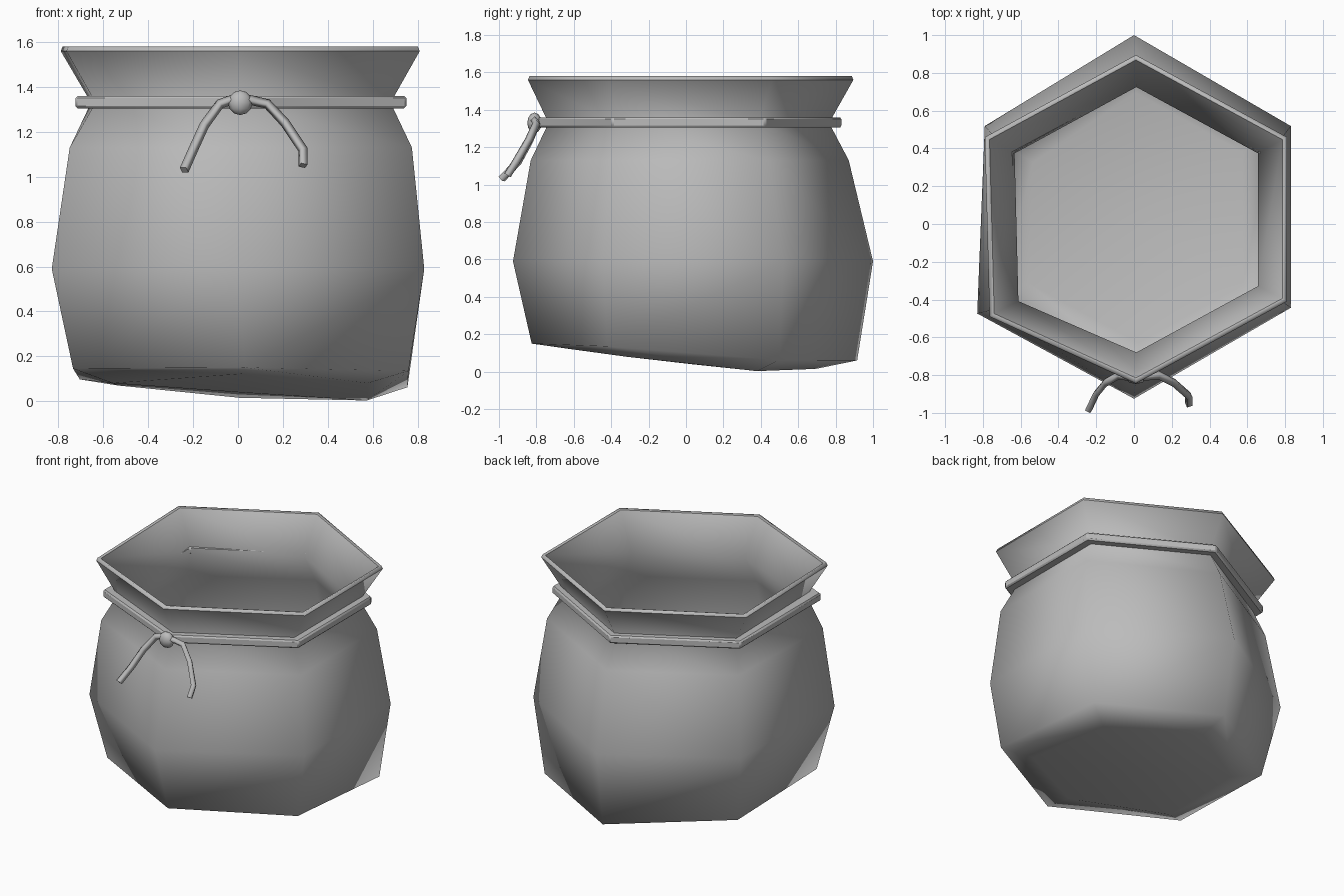
import bpy, bmesh, math
from mathutils import Vector

if "Cube" in bpy.data.objects:
    bpy.data.objects.remove(bpy.data.objects["Cube"], do_unlink=True)

grey = bpy.data.materials.new("cloth_grey")
grey.use_nodes = True
colour = (0.5, 0.5, 0.5, 1)
grey.diffuse_color = colour
grey.node_tree.nodes["Principled BSDF"].inputs["Base Color"].default_value = colour


def add_mesh(name, bm, angle=180):
    bmesh.ops.recalc_face_normals(bm, faces=bm.faces)
    mesh = bpy.data.meshes.new(name)
    bm.to_mesh(mesh)
    bm.free()
    mesh.materials.append(grey)
    obj = bpy.data.objects.new(name, mesh)
    bpy.context.collection.objects.link(obj)
    bpy.ops.object.select_all(action="DESELECT")
    obj.select_set(True)
    bpy.context.view_layer.objects.active = obj
    bpy.ops.object.shade_smooth_by_angle(angle=math.radians(angle), keep_sharp_edges=True)
    return obj


def hexagon(z, left, right, front, back, skew=0, drop=0.08):
    """Six corners; positive skew pulls the back left corner in, negative the
    front left; drop moves the front left corner forward."""
    cx, cy, half = (left + right) / 2, (front + back) / 2, (back - front) / 4
    return [(cx, back, z), (right, cy + half, z), (right, cy - half, z), (cx, front, z),
            (left - min(skew, 0), cy - half - drop, z), (left + max(skew, 0), cy + half, z)]


def bridge(bm, a, b, split=False):
    for i in range(len(a)):
        j = (i + 1) % len(a)
        if split:
            bm.faces.new((a[i], a[j], b[i]))
            bm.faces.new((a[j], b[j], b[i]))
        else:
            bm.faces.new((a[i], a[j], b[j], b[i]))


# Sack: slumped base, outer wall, rolled rim, thin inner wall and floor
base = [(0.01, 0.915, 0.06), (0.755, 0.5, 0.062), (0.76, -0.42, 0.135),
        (0.03, -0.825, 0.15), (-0.735, -0.41, 0.145), (-0.705, 0.43, 0.097)]
sole_heights = (0.015, 0.003, 0.08, 0.122, 0.08, 0.07)
sole = [(x * 0.76, y * 0.76, z) for (x, y, _), z in zip(base, sole_heights)]
lift = 0.025
floor_edge = [(x * 0.97, y * 0.97, z + lift * 0.7) for x, y, z in base]
floor = [(x, y, z + lift) for x, y, z in sole]

rings = [
    sole, base,
    hexagon(0.59, -0.83, 0.83, -0.925, 1.0, 0.04, 0.03),
    hexagon(1.13, -0.75, 0.775, -0.83, 0.87, 0.025, 0.05),
    hexagon(1.33, -0.655, 0.68, -0.735, 0.765, -0.02),
    hexagon(1.56, -0.79, 0.81, -0.845, 0.895, -0.025),
    hexagon(1.58, -0.782, 0.802, -0.837, 0.887, -0.025),
    hexagon(1.575, -0.765, 0.785, -0.815, 0.868, -0.025),
    hexagon(1.33, -0.632, 0.657, -0.68, 0.725, -0.02),
    hexagon(1.12, -0.725, 0.75, -0.805, 0.845, 0.025, 0.05),
    hexagon(0.59, -0.805, 0.805, -0.9, 0.975, 0.04, 0.03),
    floor_edge, floor,
]
BASE, OUTER_LIP, INNER_LIP = 1, 5, 7
FLOOR_EDGE = len(rings) - 2
bm = bmesh.new()
loops = [[bm.verts.new(p) for p in ring] for ring in rings]
for i in range(len(loops) - 1):
    if i == FLOOR_EDGE - 1:
        bridge(bm, loops[i + 1], loops[i], split=True)
    else:
        bridge(bm, loops[i], loops[i + 1], split=i == BASE)
for loop, z in ((loops[0], 0.04), (loops[-1], 0.04 + lift)):
    hub = bm.verts.new((0, 0.03, z))
    for i in range(6):
        bm.faces.new((loop[i], loop[(i + 1) % 6], hub))
for loop in (loops[OUTER_LIP], loops[INNER_LIP]):
    for i in range(6):
        bm.edges.get((loop[i], loop[(i + 1) % 6])).smooth = False
add_mesh("sack", bm)

# Cord wrapped around the neck
bm = bmesh.new()
outer = (-0.725, 0.75, -0.805, 0.835)
inner = (-0.64, 0.67, -0.71, 0.74)
loops = [[bm.verts.new(p) for p in hexagon(z, *size)]
         for z, size in ((1.305, outer), (1.36, outer), (1.36, inner), (1.305, inner))]
for i in range(4):
    bridge(bm, loops[i], loops[(i + 1) % 4])
band = add_mesh("neck_cord", bm, 40)
bevel = band.modifiers.new("soft_edge", "BEVEL")
bevel.width = 0.01
bevel.segments = 1

# Knot
bm = bmesh.new()
bmesh.ops.create_uvsphere(bm, u_segments=8, v_segments=6, radius=0.055)
for v in bm.verts:
    v.co = Vector((v.co.x, v.co.y * 0.7, v.co.z)) + Vector((0.01, -0.81, 1.33))
add_mesh("knot", bm)

# Loose cord ends
tails = {
    "right_cord_end": [(-0.02, -0.81, 1.345), (-0.08, -0.80, 1.325), (-0.15, -0.84, 1.23),
                       (-0.2, -0.90, 1.12), (-0.24, -0.985, 1.03)],
    "left_cord_end": [(0.04, -0.81, 1.345), (0.13, -0.80, 1.325), (0.21, -0.84, 1.24),
                      (0.29, -0.91, 1.12), (0.29, -0.955, 1.05)],
}
for name, path in tails.items():
    curve = bpy.data.curves.new(name, "CURVE")
    curve.dimensions = "3D"
    curve.bevel_depth = 0.022
    curve.bevel_resolution = 0
    curve.use_fill_caps = True
    spline = curve.splines.new("POLY")
    spline.points.add(len(path) - 1)
    for point, co in zip(spline.points, path):
        point.co = (*co, 1)
    curve.materials.append(grey)
    bpy.context.collection.objects.link(bpy.data.objects.new(name, curve))
